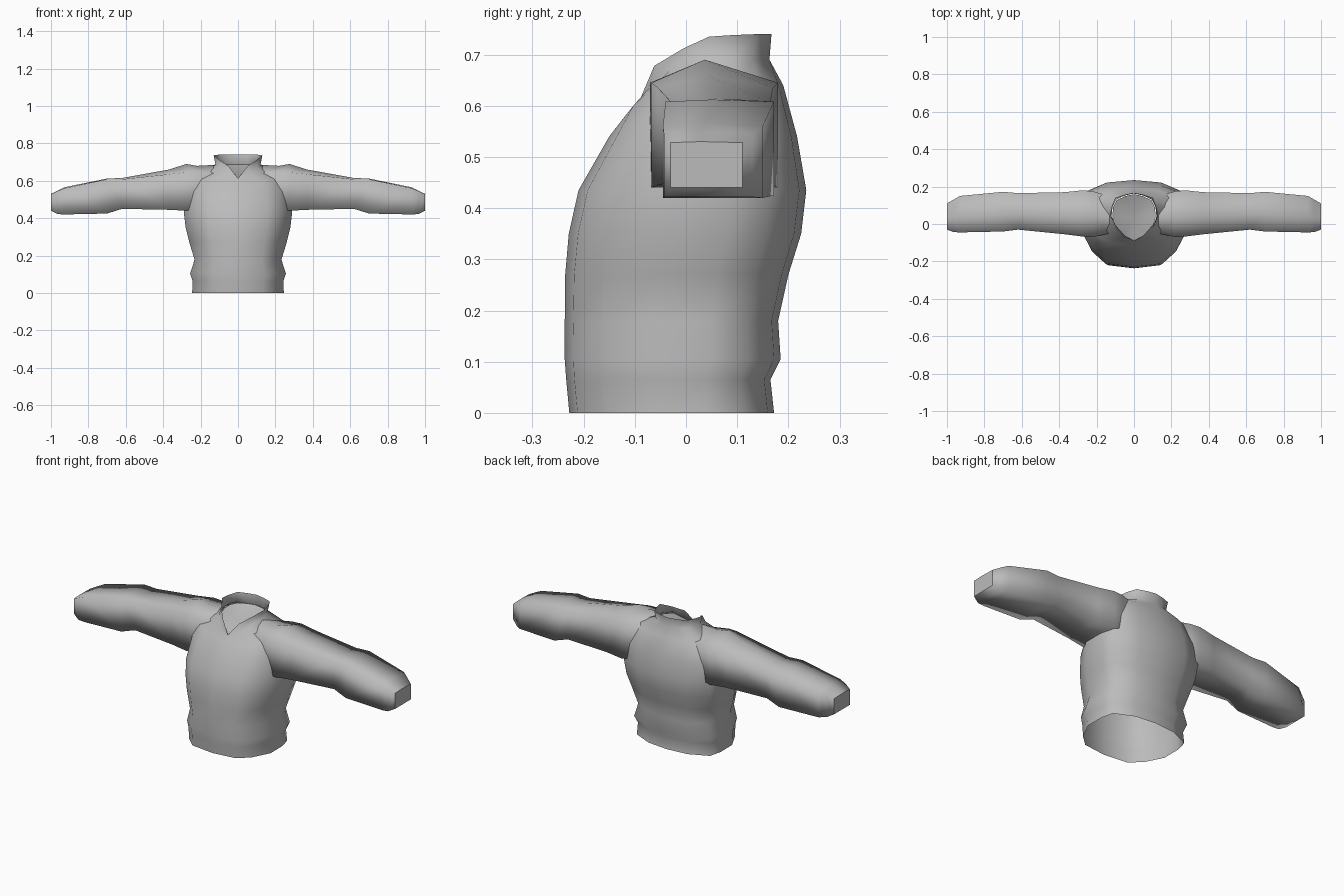
import bpy, bmesh

if "Cube" in bpy.data.objects:
    bpy.data.objects.remove(bpy.data.objects["Cube"])

grey = bpy.data.materials.new("grey knit")
grey.diffuse_color = (0.5, 0.5, 0.5, 1)
grey.use_nodes = True
grey.node_tree.nodes["Principled BSDF"].inputs["Base Color"].default_value = grey.diffuse_color


def mirror_ring(half):
    """Close a half outline (front centre to back centre) across x = 0."""
    return half + [(-x, y, z) for x, y, z in half[-2:0:-1]]


def loft(name, rings, cap_end=False, fan=None):
    """Skin a series of rings; optionally cap or fan-close the last one."""
    bm = bmesh.new()
    vs = [[bm.verts.new(p) for p in r] for r in rings]
    n = len(rings[0])
    for a, b in zip(vs, vs[1:]):
        for i in range(n):
            j = (i + 1) % n
            bm.faces.new((a[i], a[j], b[j], b[i]))
    if fan:
        c = bm.verts.new(fan)
        for i in range(n):
            bm.faces.new((vs[-1][i], vs[-1][(i + 1) % n], c))
    for f in bm.faces:
        f.smooth = True
    if cap_end:
        cap = bm.faces.new(vs[-1])
        bmesh.ops.recalc_face_normals(bm, faces=bm.faces)
        for e in cap.edges:
            e.smooth = False
    else:
        bmesh.ops.recalc_face_normals(bm, faces=bm.faces)
    me = bpy.data.meshes.new(name)
    bm.to_mesh(me)
    bm.free()
    me.materials.append(grey)
    ob = bpy.data.objects.new(name, me)
    bpy.context.collection.objects.link(ob)
    return ob


# torso cross-section: fraction of half width, fraction of depth
SHAPE = [(0, 0), (.55, .04), (.8, .18), (1, .42), (1, .68),
         (.93, .85), (.5, .97), (0, 1)]


def torso_ring(w, front, back, zf, zb):
    return mirror_ring([(w * s, front + (back - front) * t,
                         zf + (zb - zf) * t ** .4) for s, t in SHAPE])


# half width, front y, back y, front z, back z
torso = [torso_ring(*r) for r in [
    (.245, -.228, .172, 0, 0),
    (.243, -.234, .165, .065, .065),
    (.256, -.237, .185, .105, .105),
    (.232, -.237, .180, .17, .18),
    (.260, -.236, .200, .27, .27),
    (.280, -.229, .225, .35, .35),
    (.290, -.210, .235, .435, .435),
    (.285, -.150, .217, .54, .54),
    (.245, -.115, .190, .585, .64),
]]

# collar base and open rim with a V at the front
base = mirror_ring([(0, -.092, .605), (.06, -.072, .635), (.10, -.03, .67),
                    (.12, .04, .685), (.115, .09, .69), (.095, .13, .69),
                    (.05, .152, .69), (0, .163, .69)])
rim = mirror_ring([(0, -.09, .612), (.05, -.062, .678), (.10, -.005, .712),
                   (.13, .045, .735), (.12, .09, .738), (.10, .14, .74),
                   (.05, .157, .74), (0, .167, .74)])
loft("torso_and_collar", torso + [base, rim])

# closed inside of the neck
inner = [(x * .97, .04 + (y - .04) * .97, z - .004) for x, y, z in base]
loft("neck_lining", [inner], fan=(0, .03, .63))

# sleeves: x, front y, back y, bottom z, top corner z, ridge z
SLEEVE = [
    (.13, -.05, .150, .47, .640, .685),
    (.22, -.07, .175, .45, .645, .680),
    (.275, -.067, .180, .44, .645, .690),
    (.37, -.055, .170, .445, .635, .660),
    (.62, -.030, .165, .45, .608, .615),
    (.70, -.040, .172, .425, .608, .612),
    (.93, -.045, .150, .42, .560, .565),
    (.965, -.043, .130, .422, .545, .547),
    (1.0, -.030, .110, .44, .528, .530),
]
for side, s in (("right", 1), ("left", -1)):
    rings = [[(s * x, f, lo), (s * x, f, hi),
              (s * x, f + (b - f) * .42, ridge),
              (s * x, b, hi), (s * x, b, lo)]
             for x, f, b, lo, hi, ridge in SLEEVE]
    loft(side + "_sleeve", rings, cap_end=True)
